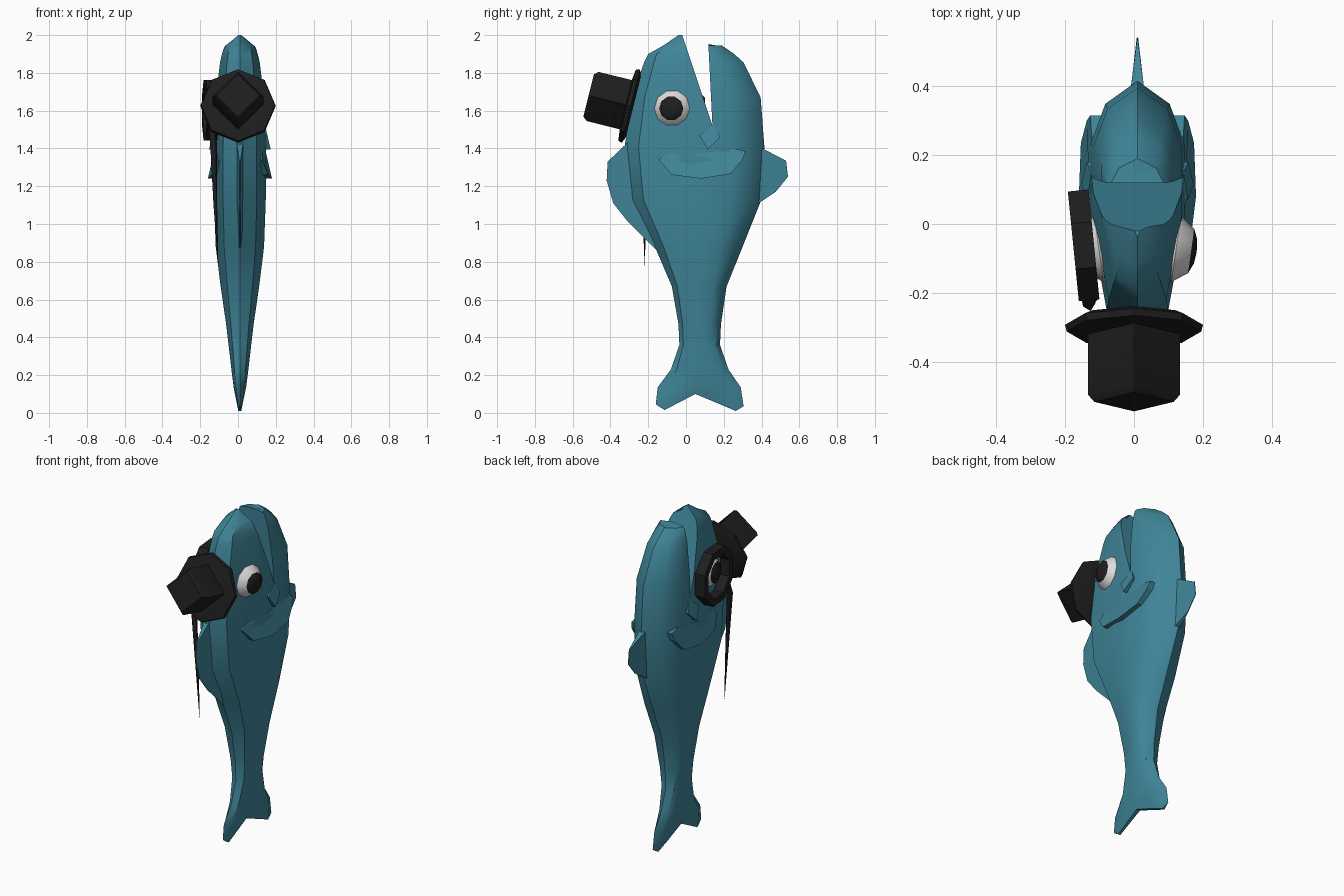
import bpy, bmesh, math
from mathutils import Vector

if "Cube" in bpy.data.objects:
    bpy.data.objects.remove(bpy.data.objects["Cube"])

MID = 0.01  # x of the fish's centre plane


def material(name, rgb):
    m = bpy.data.materials.new(name)
    m.use_nodes = True
    m.diffuse_color = (*rgb, 1)
    m.node_tree.nodes["Principled BSDF"].inputs["Base Color"].default_value = (*rgb, 1)
    return m


teal = material("teal skin", (0.05, 0.235, 0.315))
white = material("eye white", (0.75, 0.72, 0.71))
black = material("black felt", (0.013, 0.013, 0.013))


def select(ob):
    bpy.ops.object.select_all(action='DESELECT')
    ob.select_set(True)
    bpy.context.view_layer.objects.active = ob


def finish(name, bm, mats, angle=35):
    bmesh.ops.recalc_face_normals(bm, faces=bm.faces)
    me = bpy.data.meshes.new(name)
    bm.to_mesh(me)
    bm.free()
    ob = bpy.data.objects.new(name, me)
    bpy.context.collection.objects.link(ob)
    for m in mats:
        me.materials.append(m)
    select(ob)
    bpy.ops.object.shade_smooth_by_angle(angle=math.radians(angle))
    return ob


def bridge(bm, a, b, mat=0):
    n = len(a)
    for i in range(n):
        j = (i + 1) % n
        bm.faces.new((a[i], a[j], b[j], b[i])).material_index = mat


def slab(name, pts, inner, outer, mats=(teal,)):
    """Plate with a (y, z) outline; inner and outer give x for each point."""
    bm = bmesh.new()
    a = [bm.verts.new((inner(i, y, z), y, z)) for i, (y, z) in enumerate(pts)]
    b = [bm.verts.new((outer(i, y, z), y, z)) for i, (y, z) in enumerate(pts)]
    bm.faces.new(a)
    bm.faces.new(b)
    bridge(bm, a, b)
    return finish(name, bm, mats, 20)


def lathe(name, profile, n, centre, axis, mats, phase=0.0, closed=False, rule=None):
    """Turn (radius, height) pairs about an axis."""
    bm = bmesh.new()
    q = Vector(axis).to_track_quat('Z', 'Y')
    rings = []
    for r, h in profile:
        ring = []
        for i in range(n):
            a = phase + math.tau * i / n
            p = q @ Vector((r * math.cos(a), r * math.sin(a), h))
            ring.append(bm.verts.new(p + Vector(centre)))
        rings.append(ring)
    for k in range(len(rings) - 1):
        bridge(bm, rings[k], rings[k + 1], rule(k) if rule else 0)
    if closed:
        bridge(bm, rings[-1], rings[0])
    else:
        bm.faces.new(rings[0])
        bm.faces.new(rings[-1]).material_index = rule(len(rings)) if rule else 0
    return finish(name, bm, mats)


# Body: ten-sided sections lofted from the tail flukes to the jaws
ALONG = (0, 0.1, 0.45, 0.75, 0.91, 1)
WIDTH = (0, 0.65, 1, 1, 0.68, 0)
sections = [  # heights along the section, front y, back y, half width
    ((0.045, 0.015, 0.1, 0.042, 0.01, 0.035), -0.16, 0.305, 0.012),
    (0.135, -0.15, 0.29, 0.033),
    (0.23, -0.08, 0.225, 0.045),
    (0.36, -0.035, 0.18, 0.06),
    (0.47, -0.04, 0.185, 0.073),
    (0.67, -0.075, 0.215, 0.102),
    (0.88, -0.165, 0.3, 0.128),
    (1.13, -0.295, 0.4, 0.137),
    (1.41, -0.325, 0.415, 0.137),
    (1.67, -0.287, 0.395, 0.128),
    (1.855, -0.222, 0.305, 0.105),
    (1.9, -0.2, 0.255, 0.095),
    (1.945, -0.12, 0.19, 0.08),
    ((2, 2, 1.985, 1.955, 1.945, 1.943), -0.04, 0.16, 0.012),
]
bm = bmesh.new()
rings = []
for z, y0, y1, w in sections:
    side = [(w * WIDTH[i], y0 + (y1 - y0) * ALONG[i],
             z[i] if isinstance(z, tuple) else z) for i in range(6)]
    pts = side + [(-x, y, h) for x, y, h in side[4:0:-1]]
    rings.append([bm.verts.new((MID + x, y, h)) for x, y, h in pts])
for lower, upper in zip(rings, rings[1:]):
    bridge(bm, lower, upper)
for r in (rings[0], rings[-1]):
    for i in range(5):
        quad = [r[i], r[i + 1], r[9 - i], r[(10 - i) % 10]]
        bm.faces.new(list(dict.fromkeys(quad)))
body = finish("fish_body", bm, [teal])

# Open mouth cut as a wedge between the jaws
wedge = [(0.14, 1.52), (-0.053, 2.1), (0.113, 2.1), (0.12, 1.92)]
cutter = slab("mouth_cutter", wedge, lambda i, y, z: -0.4, lambda i, y, z: 0.4)
cutter.hide_render = True
select(body)
cut = body.modifiers.new("mouth", 'BOOLEAN')
cut.operation = 'DIFFERENCE'
cut.solver = 'EXACT'
cut.object = cutter
bpy.ops.object.modifier_apply(modifier=cut.name)
bpy.data.objects.remove(cutter)
bpy.ops.object.shade_smooth_by_angle(angle=math.radians(35))


# Fins on the centre plane, thick at the root and sharp at the rim
def centre_fin(name, rim, root):
    half = lambda i: 0.002 if i < len(rim) else 0.018
    slab(name, rim + root, lambda i, y, z: MID - half(i), lambda i, y, z: MID + half(i))


centre_fin("front_fin", [(-0.415, 1.33), (-0.42, 1.23), (-0.385, 1.11), (-0.31, 1.015),
                         (-0.16, 0.865)], [(-0.14, 0.93), (-0.27, 1.15), (-0.3, 1.44)])
centre_fin("back_fin", [(0.53, 1.335), (0.54, 1.25), (0.475, 1.17)],
           [(0.385, 1.11), (0.37, 1.25), (0.405, 1.4)])

# Side fins and mouth corner flaps flare outwards towards their lower edge
side_fin = [(0.315, 1.385), (0.3, 1.34), (0.235, 1.265), (0.08, 1.24), (-0.075, 1.26),
            (-0.145, 1.34), (-0.095, 1.375), (0.07, 1.37), (0.255, 1.4)]
flap = [(0.15, 1.525), (0.18, 1.46), (0.115, 1.395), (0.07, 1.47)]
for label, s in (("left", 1), ("right", -1)):
    for part, pts, top in (("side_fin", side_fin, 1.4), ("mouth_flap", flap, 1.525)):
        flare = lambda i, y, z: MID + s * (0.133 + 0.23 * (top - z) - 0.2 * max(0, -y))
        slab(f"{label}_{part}", pts, lambda i, y, z: MID + s * 0.09, flare)
    # Bulging eye with a black pupil cap
    lathe(f"{label}_eye", [(0.07, -0.05), (0.097, 0), (0.065, 0.044), (0.035, 0.057), (0.006, 0.06)],
          10, (MID + s * 0.112, -0.072, 1.612), (s, -0.14, 0), [white, black],
          rule=lambda k: 1 if k > 1 else 0)

# Top hat worn on the snout
hat_axis = (0, -0.97, 0.24)
brim = Vector((0, -0.3, 1.627))
lathe("hat_brim", [(0.17, -0.022), (0.2, -0.008), (0.195, 0.012), (0.13, 0.02)], 8,
      brim, hat_axis, [black])
lathe("hat_crown", [(0.134, 0), (0.134, 0.2), (0.115, 0.222)], 4, brim, hat_axis, [black])

# Monocle ring on the right eye with a hanging cord
lathe("monocle_ring", [(0.173, -0.03), (0.173, 0.03), (0.128, 0.03), (0.128, -0.03)], 8,
      (-0.146, -0.062, 1.603), (-1, -0.1, 0), [black], phase=math.pi / 8, closed=True)
curve = bpy.data.curves.new("monocle_cord", 'CURVE')
curve.dimensions = '3D'
curve.bevel_depth = 0.018
curve.bevel_resolution = 0
path = [(-0.14, -0.19, 1.52, 1), (-0.13, -0.235, 1.43, 1),
        (-0.12, -0.222, 1.1, 0.55), (-0.105, -0.218, 0.78, 0.06)]
spline = curve.splines.new('POLY')
spline.points.add(len(path) - 1)
for p, (x, y, z, r) in zip(spline.points, path):
    p.co = (x, y, z, 1)
    p.radius = r
curve.materials.append(black)
cord = bpy.data.objects.new("monocle_cord", curve)
bpy.context.collection.objects.link(cord)
